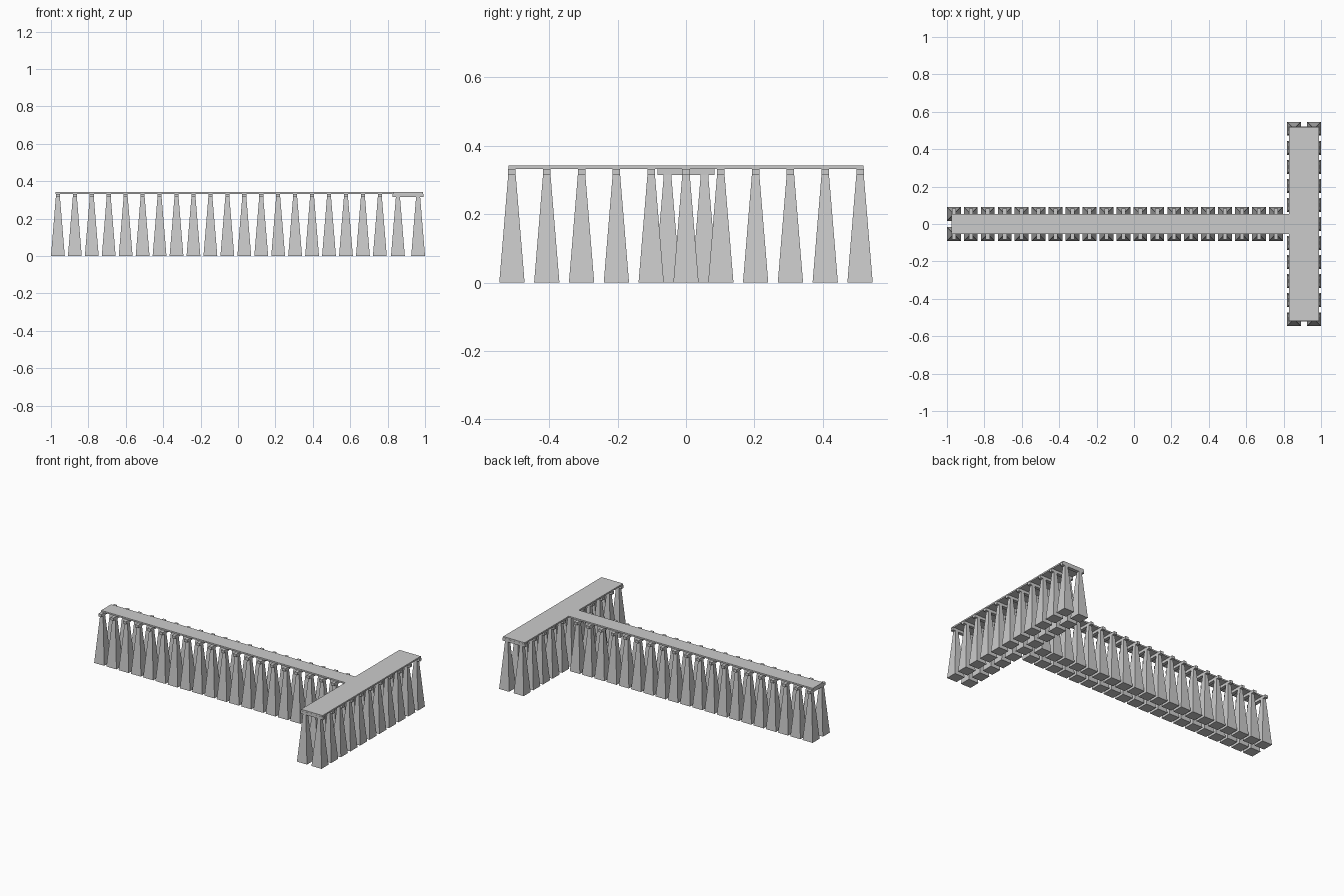
import bpy, bmesh

if "Cube" in bpy.data.objects:
    bpy.data.objects.remove(bpy.data.objects["Cube"])

PILE_H, CAP_TOP, DECK_TOP = 0.315, 0.333, 0.343
BASE, TOP = 0.037, 0.011       # pile half widths
SPREAD, CAP_HALF = 0.054, 0.084  # pile pair offset, cap beam half length
HEAD_X = 0.909


def finish(bm, name):
    bmesh.ops.recalc_face_normals(bm, faces=bm.faces)
    mesh = bpy.data.meshes.new(name)
    bm.to_mesh(mesh)
    bm.free()
    obj = bpy.data.objects.new(name, mesh)
    bpy.context.collection.objects.link(obj)


def prism(bm, x, y, z0, z1, bottom, top):
    """Box or frustum from half sizes at the bottom and top."""
    verts = bmesh.ops.create_cube(bm, size=2)["verts"]
    for v in verts:
        hx, hy = top if v.co.z > 0 else bottom
        v.co = (x + v.co.x * hx, y + v.co.y * hy, z1 if v.co.z > 0 else z0)


def bents(name, centres, across):
    """Rows of paired tapered piles, each pair under one cap beam."""
    piles, caps = bmesh.new(), bmesh.new()
    for cx, cy in centres:
        for s in (-SPREAD, SPREAD):
            prism(piles, cx + s * across[0], cy + s * across[1], 0, PILE_H,
                  (BASE, BASE), (TOP, TOP))
        half = (CAP_HALF if across[0] else TOP, CAP_HALF if across[1] else TOP)
        prism(caps, cx, cy, PILE_H, CAP_TOP, half, half)
    finish(piles, name + "_piles")
    finish(caps, name + "_cap_beams")


# Supports of the long walkway and of the cross head
bents("walkway", [(-0.963 + i * 0.0906, 0) for i in range(20)], (0, 1))
bents("head", [(HEAD_X, -0.509 + i * 0.1018) for i in range(11)], (1, 0))

# T-shaped deck slab
deck = bmesh.new()
half_outline = [(-0.975, 0.053), (0.83, 0.053), (0.83, 0.519), (0.988, 0.519)]
outline = half_outline + [(x, -y) for x, y in reversed(half_outline)]
face = deck.faces.new([deck.verts.new((x, y, CAP_TOP)) for x, y in outline])
new = bmesh.ops.extrude_face_region(deck, geom=[face], use_keep_orig=True)["geom"]
for v in new:
    if isinstance(v, bmesh.types.BMVert):
        v.co.z = DECK_TOP
finish(deck, "deck")
